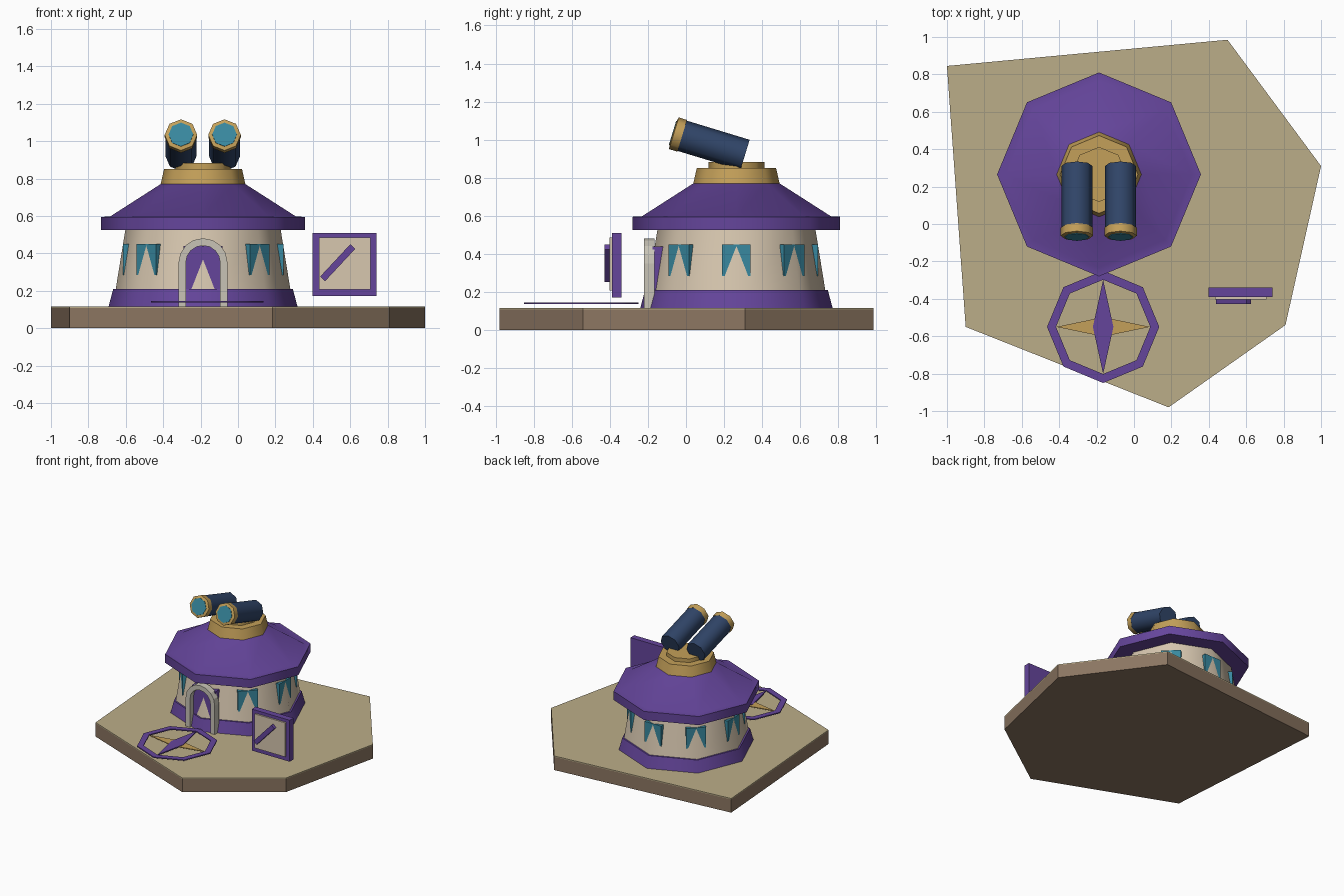
import bpy, bmesh
from math import pi, cos, sin, radians, atan2, hypot
from mathutils import Vector, Matrix

if "Cube" in bpy.data.objects:
    bpy.data.objects.remove(bpy.data.objects["Cube"])

def mat(name, r, g, b):
    m = bpy.data.materials.new(name)
    m.diffuse_color = (r, g, b, 1)
    m.use_nodes = True
    m.node_tree.nodes["Principled BSDF"].inputs["Base Color"].default_value = m.diffuse_color
    return m

PURPLE = mat("purple", 0.13, 0.06, 0.33)
CREAM = mat("cream", 0.68, 0.57, 0.43)
STONE = mat("stone", 0.58, 0.55, 0.47)
GOLD = mat("gold", 0.55, 0.35, 0.10)
TEAL = mat("teal", 0.04, 0.25, 0.35)
NAVY = mat("navy", 0.03, 0.06, 0.14)
EARTH = mat("earth", 0.26, 0.18, 0.12)
SAND = mat("sand", 0.50, 0.42, 0.25)

def add(name, verts, faces, material, matrix=None, smooth=False):
    me = bpy.data.meshes.new(name)
    me.from_pydata([Vector(v) for v in verts], [], faces)
    bm = bmesh.new()
    bm.from_mesh(me)
    bmesh.ops.recalc_face_normals(bm, faces=bm.faces)
    bm.to_mesh(me)
    bm.free()
    me.materials.append(material)
    ob = bpy.data.objects.new(name, me)
    if matrix:
        ob.matrix_world = matrix
    bpy.context.collection.objects.link(ob)
    if smooth:
        bpy.ops.object.select_all(action='DESELECT')
        ob.select_set(True)
        bpy.context.view_layer.objects.active = ob
        bpy.ops.object.shade_smooth_by_angle(angle=radians(50))
    return ob

def lathe(name, profile, material, matrix, n=8, closed=False):
    """Turn an (r, z) profile round local z; capped, or closed into a ring."""
    verts = [(r * cos(2*pi*i/n), r * sin(2*pi*i/n), z) for r, z in profile for i in range(n)]
    rows = len(profile)
    faces = []
    for k in range(rows if closed else rows - 1):
        a, b = k * n, (k + 1) % rows * n
        faces += [(a+i, a+(i+1) % n, b+(i+1) % n, b+i) for i in range(n)]
    if not closed:
        faces += [tuple(range(n)), tuple(range((rows-1)*n, rows*n))]
    return add(name, verts, faces, material, matrix, True)

def prism(name, outline, lo, hi, material, matrix=None):
    """Extrude an (x, y) outline along local z."""
    n = len(outline)
    verts = [(x, y, z) for z in (lo, hi) for x, y in outline]
    faces = [tuple(range(n)), tuple(range(n, 2*n))]
    faces += [(i, (i+1) % n, n+(i+1) % n, n+i) for i in range(n)]
    return add(name, verts, faces, material, matrix)

def box(name, x, y, z, material, matrix=None):
    return prism(name, [(x[0], y[0]), (x[1], y[0]), (x[1], y[1]), (x[0], y[1])], z[0], z[1], material, matrix)

# Ground slab
plot = [(-1, .845), (.5, .985), (1, .31), (.81, -.54), (.185, -.98), (-.9, -.55)]
prism("ground_slab", plot, 0, .107, EARTH)
prism("ground_top", plot, .107, .115, SAND)

# Eight-sided tower
CX, CY = -.187, .265
T = Matrix.Translation((CX, CY, 0))
lathe("tower_wall", [(.482, .115), (.413, .54)], CREAM, T)
lathe("tower_plinth", [(.506, .112), (.48, .21)], PURPLE, T)
lathe("roof", [(.545, .525), (.545, .595), (.497, .597), (.227, .77)], PURPLE, T)
lathe("roof_cap", [(.227, .768), (.208, .852)], GOLD, T)
lathe("telescope_plinth", [(.147, .85), (.147, .882)], GOLD, T)

# Flat windows at the corners, so the wall ridge splits each pane
for i in range(8):
    if i != 6:
        box("window_%d" % i, (.36, .429), (-.075, .075), (.285, .45), TEAL,
            T @ Matrix.Rotation(i * pi / 4, 4, 'Z'))

# Door and its arch
box("door", (CX-.105, CX+.105), (-.176, -.10), (.115, .44), PURPLE)
def arch(r, spring=.35, n=8):
    pts = [(r, .115)] + [(r * cos(pi*i/n), spring + r * sin(pi*i/n)) for i in range(n+1)]
    return pts + [(-r, .115)]
outer, inner = arch(.131), arch(.092)
m = len(outer)
verts = [(CX + x, y, z) for y in (-.22, -.165) for ring in (outer, inner) for x, z in ring]
faces = []
for i in range(m - 1):
    for a, b in ((0, m), (m, 3*m), (3*m, 2*m), (2*m, 0)):
        faces.append((a+i, a+i+1, b+i+1, b+i))
faces += [(0, m, 3*m, 2*m), (m-1, 2*m-1, 4*m-1, 3*m-1)]
add("door_arch", verts, faces, STONE)

# Twin telescopes
back, front = Vector((0, .31, .92)), Vector((0, -.068, 1.035))
axis = front - back
L = axis.length
tilt = Matrix.Rotation(atan2(hypot(axis.x, axis.y), axis.z), 4, 'X')
for side, x in (("left", -.305), ("right", -.072)):
    M = Matrix.Translation((x, back.y, back.z)) @ tilt
    lathe(side + "_telescope_tube", [(.083, 0), (.083, L-.04)], NAVY, M)
    lathe(side + "_telescope_rim", [(.087, L-.05), (.087, L-.005), (.066, L), (.066, L-.03)],
          GOLD, M, closed=True)
    lathe(side + "_telescope_lens", [(.068, L-.02), (.066, L+.003)], TEAL, M)

# Compass laid just above the ground
C = Matrix.Translation((-.165, -.55, 0))
lathe("compass_ring", [(.3, .136), (.3, .144), (.252, .144), (.252, .136)], PURPLE, C, closed=True)
prism("compass_cross_point", [(.25, 0), (0, .052), (-.25, 0), (0, -.052)], .136, .142, GOLD, C)
prism("compass_main_point", [(.055, 0), (0, .252), (-.055, 0), (0, -.252)], .136, .145, PURPLE, C)

# Notice board with a diagonal bar
box("board_frame", (.398, .74), (-.39, -.34), (.172, .51), PURPLE)
box("board_panel", (.433, .708), (-.403, -.38), (.207, .485), CREAM)
box("board_bar", (-.118, .118), (-.427, -.40), (-.018, .018), PURPLE,
    Matrix.Translation((.533, 0, .35)) @ Matrix.Rotation(radians(-47), 4, 'Y'))
